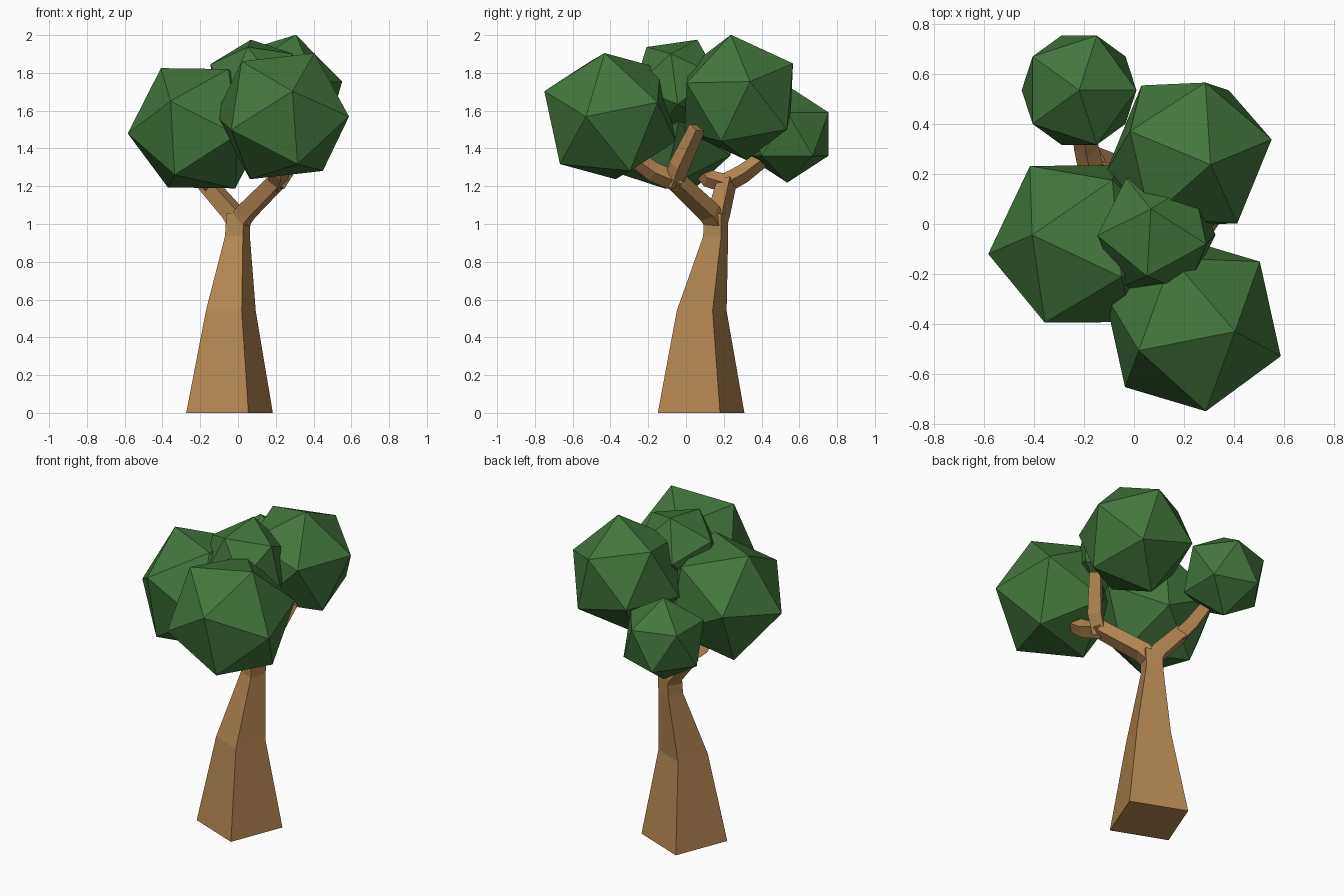
import bpy, bmesh, math
from mathutils import Vector, Matrix

if "Cube" in bpy.data.objects:
    bpy.data.objects.remove(bpy.data.objects["Cube"])


def material(name, rgb):
    m = bpy.data.materials.new(name)
    m.diffuse_color = (*rgb, 1)
    m.use_nodes = True
    m.node_tree.nodes["Principled BSDF"].inputs["Base Color"].default_value = m.diffuse_color
    return m


BARK = material("bark brown", (0.456, 0.242, 0.084))
LEAF = material("leaf green", (0.058, 0.181, 0.048))


def finish(name, bm, mat):
    bmesh.ops.recalc_face_normals(bm, faces=bm.faces)
    me = bpy.data.meshes.new(name)
    bm.to_mesh(me)
    bm.free()
    me.materials.append(mat)
    ob = bpy.data.objects.new(name, me)
    bpy.context.collection.objects.link(ob)
    return ob


def tube(name, pts, radii, ref, level=False):
    """Four-sided loft; ref points toward one corner of the section."""
    pts = [Vector(p) for p in pts]
    ref = Vector(ref)
    bm = bmesh.new()
    rings = []
    for i, (p, r) in enumerate(zip(pts, radii)):
        ahead = (pts[min(i + 1, len(pts) - 1)] - p).normalized()
        behind = (p - pts[max(i - 1, 0)]).normalized()
        t = Vector((0, 0, 1)) if level else (ahead + behind).normalized()
        u = (ref - t * ref.dot(t)).normalized()
        v = t.cross(u)
        rings.append([bm.verts.new(p + r * (u * math.cos(k * math.pi / 2) + v * math.sin(k * math.pi / 2)))
                      for k in range(4)])
    for a, b in zip(rings, rings[1:]):
        for k in range(4):
            n = (k + 1) % 4
            bm.faces.new((a[k], a[n], b[n], b[k]))
    bm.faces.new(rings[0])
    bm.faces.new(rings[-1])
    return finish(name, bm, BARK)


def leaf_ball(name, center, radius, a, b):
    """Icosahedron with one corner toward a and a neighbouring corner toward b."""
    z = Vector(a).normalized()
    b = Vector(b)
    x = (b - z * b.dot(z)).normalized()
    y = z.cross(x)
    rot = Matrix((x, y, z)).transposed().to_4x4()
    bm = bmesh.new()
    bmesh.ops.create_icosphere(bm, subdivisions=1, radius=radius,
                               matrix=Matrix.Translation(center) @ rot)
    return finish(name, bm, LEAF)


# Trunk: twisted square section, tapering up to the fork
CORNER = (0.4, -0.917, 0)
tube("trunk",
     [(-0.045, 0.08, 0), (-0.038, 0.083, 0.54), (-0.003, 0.157, 0.935), (0.003, 0.158, 1.055)],
     [0.25, 0.144, 0.072, 0.07], CORNER, level=True)

# Branches: two main limbs, each forking in two
right_fork = (0.21, -0.055, 1.23)
left_fork = (-0.17, 0.215, 1.22)
tube("right_limb", [(0.0, 0.16, 1.0), (0.04, 0.125, 1.06), right_fork], [0.06, 0.062, 0.055], CORNER)
tube("left_limb", [(0.0, 0.16, 1.0), (-0.03, 0.175, 1.06), left_fork], [0.06, 0.062, 0.055], CORNER)
tube("front_branch", [(0.205, -0.03, 1.215), (0.225, -0.17, 1.275), (0.24, -0.3, 1.37)],
     [0.052, 0.052, 0.045], (1, 0, 0))
tube("right_branch", [(0.2, -0.07, 1.21), (0.26, -0.035, 1.31), (0.335, 0.06, 1.51)],
     [0.052, 0.055, 0.045], (1, 0, 0))
tube("back_branch", [(-0.165, 0.19, 1.205), (-0.19, 0.3, 1.265), (-0.215, 0.44, 1.37)],
     [0.052, 0.05, 0.042], (1, 0, 0))
tube("left_branch", [(-0.16, 0.23, 1.21), (-0.19, 0.12, 1.24), (-0.21, 0.05, 1.32)],
     [0.05, 0.048, 0.04], (1, 0, 0))

# Foliage: five low-poly balls
leaf_ball("front_foliage", (0.234, -0.402, 1.571), 0.376, (0.054, -0.348, 0.132), (0.17, -0.03, 0.333))
leaf_ball("left_foliage", (-0.211, -0.08, 1.507), 0.376, (-0.197, 0.036, 0.318), (-0.373, -0.04, -0.027))
leaf_ball("right_foliage", (0.222, 0.279, 1.67), 0.345, (0.084, -0.041, 0.33), (0.332, 0.061, 0.08))
leaf_ball("top_foliage", (0.09, -0.045, 1.74), 0.259, (-0.022, 0.105, 0.235), (-0.038, -0.163, 0.2))
leaf_ball("back_foliage", (-0.22, 0.536, 1.476), 0.257, (0, 0, 1), (1, 0, 0.5))
